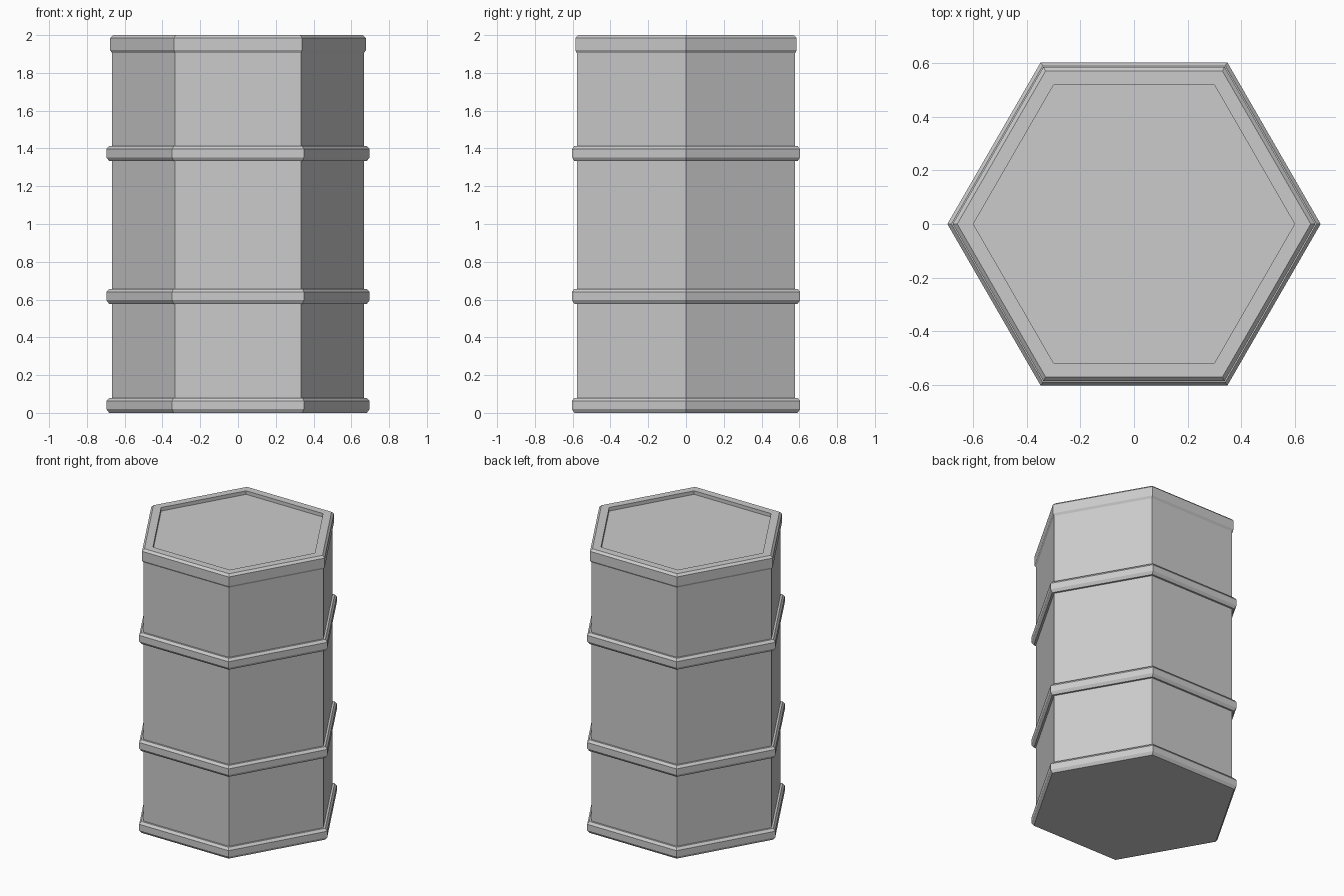
import bpy, bmesh
from math import cos, sin, tau

SIDES = 6

cube = bpy.data.objects.get("Cube")
if cube:
    bpy.data.objects.remove(cube)

metal = bpy.data.materials.new("grey metal")
metal.use_nodes = True
grey = (0.6, 0.6, 0.6, 1)
metal.diffuse_color = grey
metal.node_tree.nodes["Principled BSDF"].inputs["Base Color"].default_value = grey


def lathe(name, profile, closed=False):
    """Sweep a (radius, z) profile around z; an open profile gets end caps."""
    bm = bmesh.new()
    loops = [[bm.verts.new((r * cos(tau * i / SIDES), r * sin(tau * i / SIDES), z))
              for i in range(SIDES)] for r, z in profile]
    pairs = list(zip(loops, loops[1:]))
    if closed:
        pairs.append((loops[-1], loops[0]))
    else:
        bm.faces.new(loops[0])
        bm.faces.new(loops[-1])
    for low, high in pairs:
        for i in range(SIDES):
            j = (i + 1) % SIDES
            bm.faces.new((low[i], low[j], high[j], high[i]))
    bmesh.ops.recalc_face_normals(bm, faces=bm.faces)
    mesh = bpy.data.meshes.new(name)
    bm.to_mesh(mesh)
    bm.free()
    mesh.materials.append(metal)
    obj = bpy.data.objects.new(name, mesh)
    bpy.context.collection.objects.link(obj)
    return obj


def hoop(name, z):
    """Band around the body with bevelled upper and lower edges."""
    return lathe(name, [(0.65, z), (0.682, z), (0.697, z + 0.02), (0.697, z + 0.063),
                        (0.682, z + 0.08), (0.65, z + 0.08)], closed=True)


# Six-sided body
lathe("body", [(0.667, 0.0), (0.667, 1.94)])

# Base band and the two middle bands
hoop("base_hoop", 0.0)
hoop("lower_hoop", 0.577)
hoop("upper_hoop", 1.333)

# Lid with a raised rim around a sunken panel
lathe("lid", [(0.667, 1.905), (0.677, 1.92), (0.677, 1.985), (0.66, 2.0),
              (0.60, 2.0), (0.60, 1.975)])
